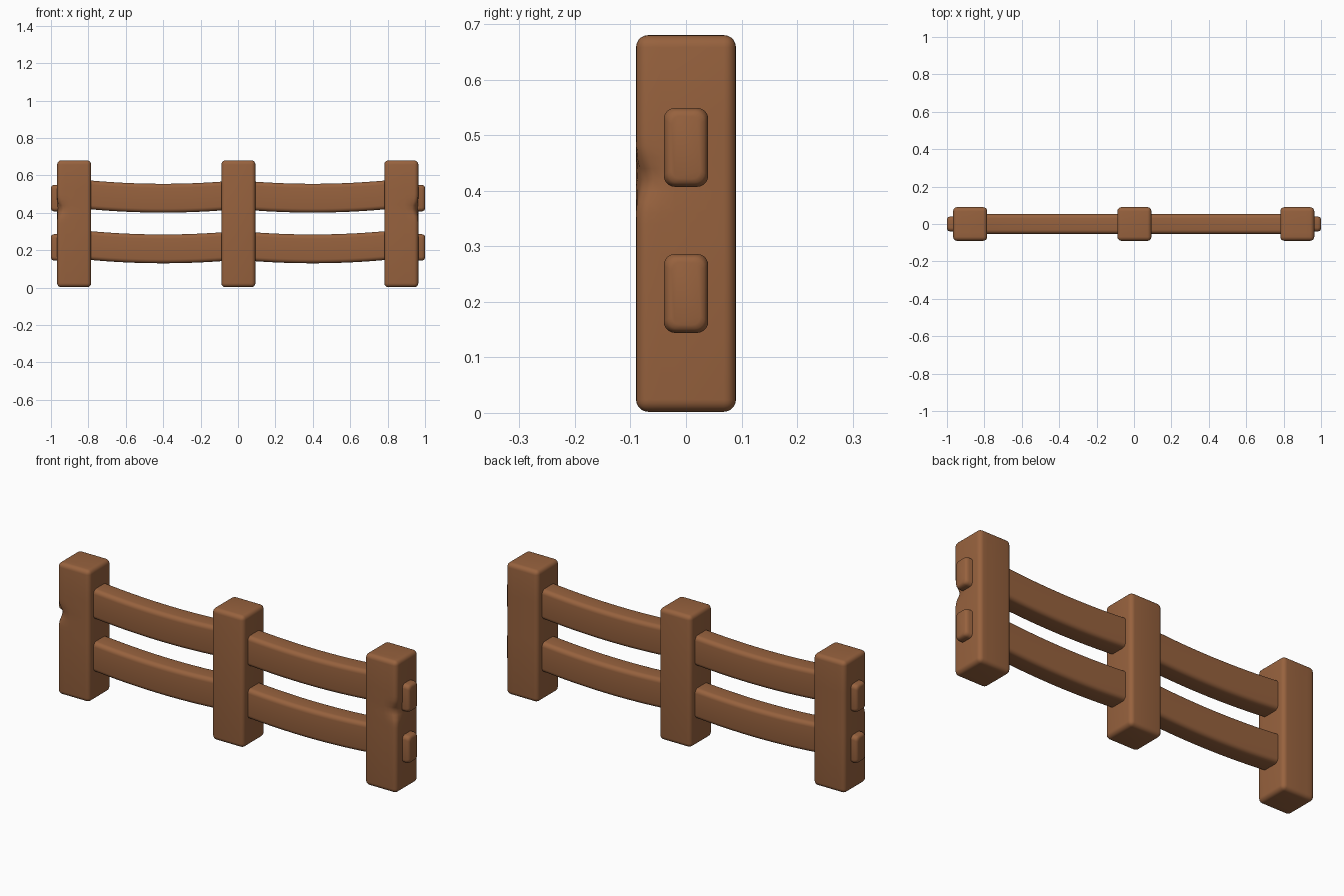
import bpy, bmesh, math
from mathutils import Vector

if "Cube" in bpy.data.objects:
    bpy.data.objects.remove(bpy.data.objects["Cube"])

wood = bpy.data.materials.new("brown wood")
wood.diffuse_color = (0.31, 0.122, 0.048, 1)
wood.use_nodes = True
wood.node_tree.nodes["Principled BSDF"].inputs["Base Color"].default_value = wood.diffuse_color


def finish(bm, name):
    bmesh.ops.recalc_face_normals(bm, faces=bm.faces[:])
    me = bpy.data.meshes.new(name)
    bm.to_mesh(me)
    bm.free()
    me.materials.append(wood)
    ob = bpy.data.objects.new(name, me)
    bpy.context.collection.objects.link(ob)
    bpy.ops.object.select_all(action='DESELECT')
    ob.select_set(True)
    bpy.context.view_layer.objects.active = ob
    bpy.ops.object.shade_smooth_by_angle(angle=math.radians(40))
    return ob


# Rounded upright post, optionally with a worn dent in its outer front edge
def post(name, cx, dent_side=0):
    bm = bmesh.new()
    bmesh.ops.create_cube(bm, size=1)
    for v in bm.verts:
        v.co = Vector((v.co.x * 0.182, v.co.y * 0.18, 0.341 + v.co.z * 0.678))
    bmesh.ops.bevel(bm, geom=bm.edges[:], offset=0.022, segments=5,
                    profile=0.5, affect='EDGES')
    if dent_side:
        cuts = [((0, 0, 0.32 + i * 0.02), (0, 0, 1)) for i in range(11)]
        cuts += [((dent_side * x, 0, 0), (1, 0, 0)) for x in (0.02, 0.045)]
        cuts += [((0, y, 0), (0, 1, 0)) for y in (-0.02, -0.045)]
        for co, no in cuts:
            bmesh.ops.bisect_plane(bm, geom=bm.verts[:] + bm.edges[:] + bm.faces[:],
                                   plane_co=co, plane_no=no)
        corner = Vector((dent_side * 0.088, -0.087, 0.42))
        for v in bm.verts:
            d = v.co - corner
            w = math.exp(-(d.x ** 2 + d.y ** 2) / 0.0014 - d.z ** 2 / 0.0011)
            v.co += Vector((-dent_side, 0.8, 0)) * 0.015 * w
    finish(bm, name).location.x = cx


# Rounded rectangle section of a rail
def section(x, zc, hy, hz, r):
    pts = []
    for q, (sy, sz) in enumerate(((1, 1), (-1, 1), (-1, -1), (1, -1))):
        for k in range(6):
            a = math.pi / 2 * (q + k / 5)
            pts.append((x, sy * (hy - r) + r * math.cos(a),
                        zc + sz * (hz - r) + r * math.sin(a)))
    return pts


# Long rail sagging in both bays, ending in thin tenons outside the posts
def rail(name, z_mid, z_tenon):
    stations = []
    for i in range(-40, 41):
        x = i * 0.02125
        sag = 0.017 * ((abs(x) - 0.4) / 0.38) ** 2
        stations.append((x, z_mid + sag, 0.053, 0.077, 0.022))
    ends = [(0.90, 0, 0.022), (0.982, 0, 0.02), (0.992, 0.003, 0.02),
            (0.997, 0.007, 0.018), (1.0, 0.014, 0.016)]
    tenon = [(x, z_tenon, 0.04 - s, 0.071 - s, r) for x, s, r in ends]
    stations = [(-t[0],) + t[1:] for t in reversed(tenon)] + stations + tenon
    bm = bmesh.new()
    rings = [[bm.verts.new(p) for p in section(*s)] for s in stations]
    n = len(rings[0])
    for a, b in zip(rings, rings[1:]):
        for i in range(n):
            j = (i + 1) % n
            bm.faces.new((a[i], a[j], b[j], b[i]))
    bm.faces.new(rings[0])
    bm.faces.new(rings[-1])
    finish(bm, name)


post("left_post", -0.876, -1)
post("middle_post", 0.002)
post("right_post", 0.873, 1)
rail("upper_rail", 0.478, 0.478)
rail("lower_rail", 0.207, 0.215)
